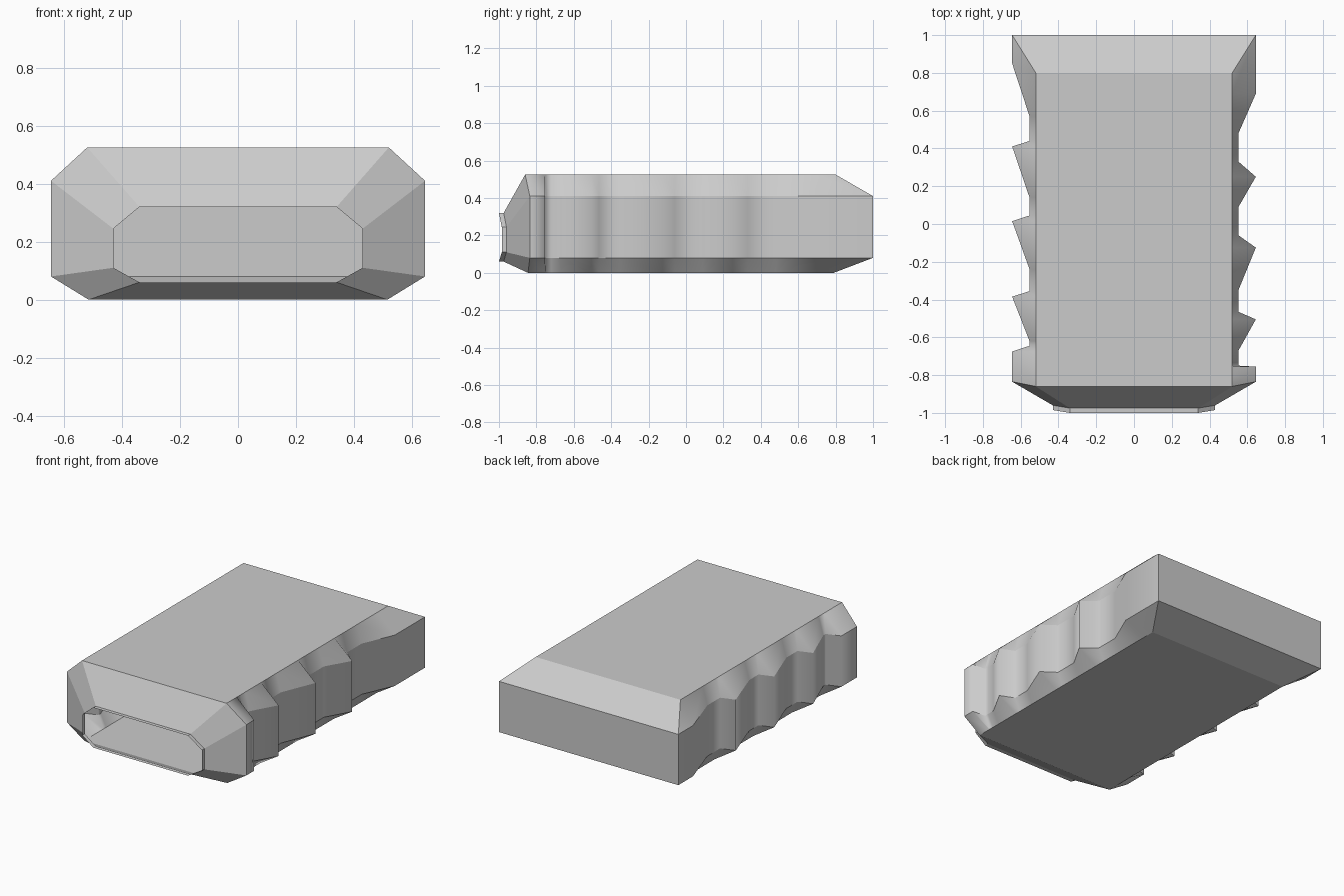
import bpy, bmesh

if "Cube" in bpy.data.objects:
    bpy.data.objects.remove(bpy.data.objects["Cube"])

# Grip outlines seen from above, back to front: (y, half width)
P, V = 0.645, 0.553          # ridge peak and valley half widths
right = [(1, P), (.69, P), (.48, V), (.33, V), (.25, P), (.09, V), (-.06, V),
         (-.125, P), (-.35, V), (-.465, V), (-.505, P), (-.67, V), (-.72, V),
         (-.75, V), (-.755, P), (-.835, P)]
left = [(1, P), (.85, P), (.57, V), (.44, V), (.41, P), (.14, V), (.045, V),
        (.015, P), (-.24, V), (-.355, V), (-.385, P), (-.62, V), (-.645, V),
        (-.675, P), (-.835, P)]

bm = bmesh.new()
smooth_edges = []


def face(verts):
    """Make a face, dropping repeated corner vertices."""
    unique = list(dict.fromkeys(verts))
    if len(unique) > 2:
        return bm.faces.new(unique)


def flat_row(side, ys, x, z, front, back):
    """Straight row of vertices on the flat top or bottom, ends clamped."""
    row = []
    for i, y in enumerate(ys):
        y = front if i == len(ys) - 1 else max(front, min(back, y))
        if row and abs(row[-1].co.y - y) < 1e-5:
            row.append(row[-1])
        else:
            row.append(bm.verts.new((side * x, y, z)))
    return row


# Ridged side walls with upper and lower bevels
def build_side(side, outline):
    ys = [y for y, _ in outline]
    rows = [flat_row(side, ys, .515, 0, -.845, .79),
            [bm.verts.new((side * x, y, .08)) for y, x in outline],
            [bm.verts.new((side * x, y, .41)) for y, x in outline],
            flat_row(side, ys, .52, .525, -.86, .8)]
    for a, b in zip(rows, rows[1:]):
        for i in range(len(ys) - 1):
            face([a[i], a[i + 1], b[i + 1], b[i]])
        for i in range(1, len(ys) - 1):
            e = bm.edges.get((a[i], b[i]))
            if e:
                smooth_edges.append(e)
    return rows


R = build_side(1, right)
L = build_side(-1, left)

# Top, bottom and back panels
face(R[3] + L[3][::-1])
face(R[0] + L[0][::-1])
for k in range(3):
    face([R[k][0], R[k + 1][0], L[k + 1][0], L[k][0]])

# Tapered front ending in an open octagonal mouth with a short rim
body = [r[-1] for r in R] + [r[-1] for r in L[::-1]]
half = [(.34, -.975, .06), (.43, -.96, .11), (.43, -.96, .245), (.34, -.975, .32)]
pts = half + [(-x, y, z) for x, y, z in half[::-1]]
mouth = [bm.verts.new(p) for p in pts]
rim = [bm.verts.new((x, y - .025, z)) for x, y, z in pts]
for a, b in ((body, mouth), (mouth, rim)):
    for i in range(8):
        j = (i + 1) % 8
        face([a[i], a[j], b[j], b[i]])

# Smooth only across the ridges, crisp everywhere else
bmesh.ops.recalc_face_normals(bm, faces=bm.faces)
back = next(f for f in bm.faces if all(v.co.y > .999 for v in f.verts))
if back.normal.y < 0:
    bmesh.ops.reverse_faces(bm, faces=bm.faces)
for f in bm.faces:
    f.smooth = True
for e in bm.edges:
    e.smooth = False
for e in smooth_edges:
    e.smooth = True

mesh = bpy.data.meshes.new("ridged_shell")
bm.to_mesh(mesh)
bm.free()
bpy.context.collection.objects.link(bpy.data.objects.new("ridged_shell", mesh))
